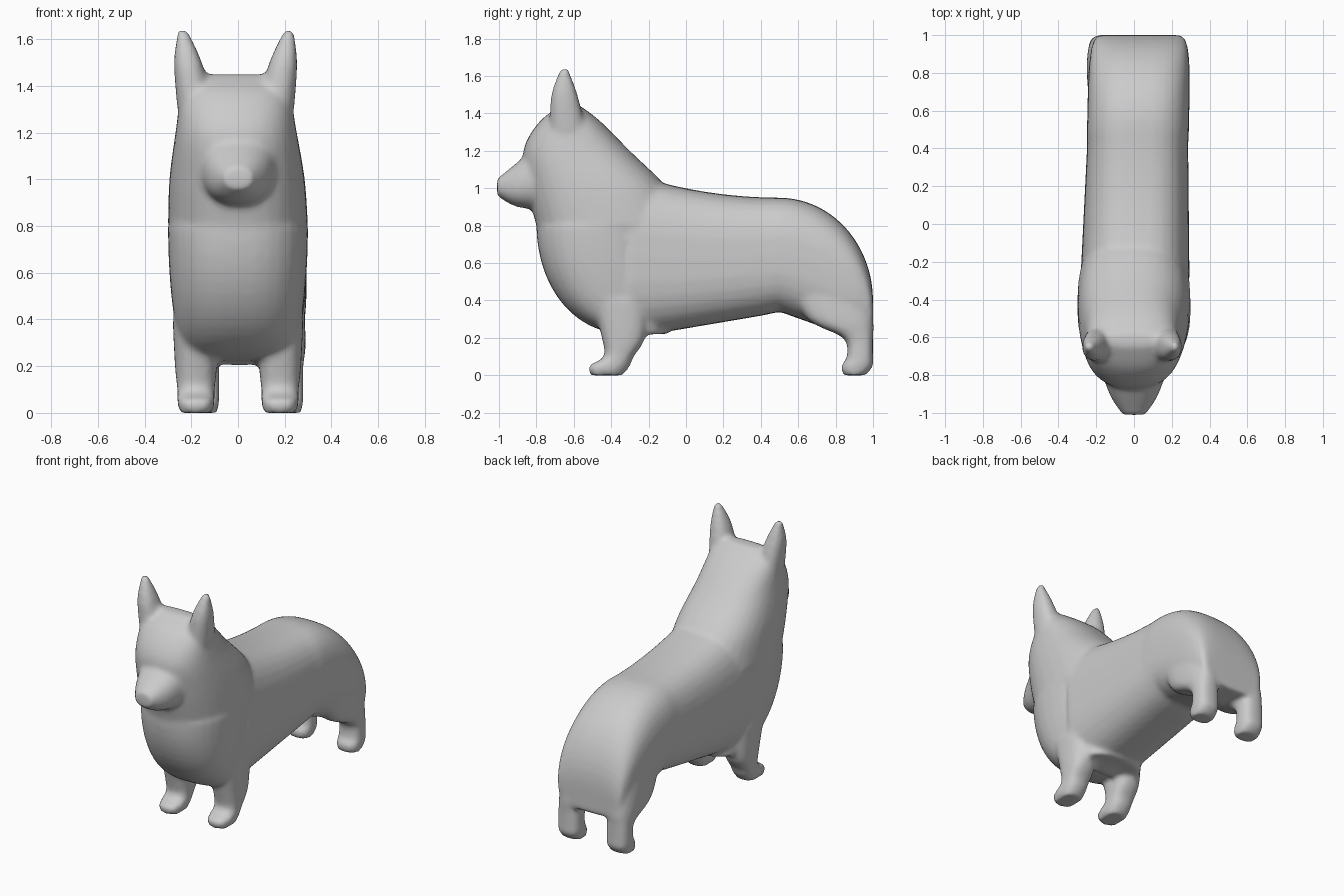
import bpy, bmesh, math

old = bpy.data.objects.get("Cube")
if old:
    bpy.data.objects.remove(old, do_unlink=True)

grey = bpy.data.materials.new("plain grey")
grey.use_nodes = True
colour = (0.6, 0.6, 0.6, 1)
grey.diffuse_color = colour
grey.node_tree.nodes["Principled BSDF"].inputs["Base Color"].default_value = colour

SIDES = 32
STEPS = 5


def bulge(value, power):
    """Squared-off sine or cosine, giving a rounded-box section."""
    return math.copysign(abs(value) ** (2 / power), value)


def refine(stations):
    """Smooth curve through a few stations, each (position, low, high, half width)."""
    padded = [stations[0], *stations, stations[-1]]
    result = []
    for before, start, end, after in zip(padded, padded[1:], padded[2:], padded[3:]):
        for step in range(STEPS):
            t = step / STEPS
            result.append([
                b + t / 2 * (c - a + t * (2 * a - 5 * b + 4 * c - d + t * (3 * (b - c) + d - a)))
                for a, b, c, d in zip(before, start, end, after)
            ])
    return result + [stations[-1]]


def loft(bm, axis, stations, power, centre=0.0, lean=0.0, side=1, shift=0.0):
    """Skin rounded sections along an axis; lean slides them sideways on the way."""
    rings = []
    origin = stations[0][0]
    for position, low, high, half in stations:
        middle = centre + lean * (position - origin)
        ring = []
        for i in range(SIDES):
            angle = math.tau * i / SIDES
            x = side * (middle + half * bulge(math.cos(angle), power)) + shift
            across = (low + high) / 2 + (high - low) / 2 * bulge(math.sin(angle), power)
            point = (x, position, across) if axis == "y" else (x, across, position)
            ring.append(bm.verts.new(point))
        rings.append(ring)
    for a, b in zip(rings, rings[1:]):
        for i in range(SIDES):
            j = (i + 1) % SIDES
            bm.faces.new((a[i], a[j], b[j], b[i]))
    bm.faces.new(rings[0])
    bm.faces.new(rings[-1])


def quarter_turn(count):
    """Sine and cosine pairs from zero to a right angle."""
    for i in range(count + 1):
        angle = math.pi / 2 * i / count
        yield math.sin(angle), math.cos(angle)


bm = bmesh.new()

# Barrel: gently sagging back, belly rising towards the rear
barrel = []
for i in range(STEPS * 2):
    y = 0.08 * i - 0.3
    barrel.append((y, 0.25 + 0.17 * y, 0.95 + 0.2 * (0.5 - y) ** 2, 0.28 - 0.03 * y))

# Rump: the back falls away along a quarter ellipse
rump = [
    (0.5 + 0.5 * s, max(0.23, 0.34 - 0.18 * s), 0.4 + 0.55 * c, 0.27 - 0.06 * (1 - c) ** 2)
    for s, c in quarter_turn(STEPS * 3)
]
loft(bm, "y", barrel + rump, 2.8, centre=0.005, lean=0.02)

# Breast: a quarter ellipse curling under to the front legs
breast = [
    (0.8 - 0.58 * s, -0.3 - 0.5 * c ** 0.9, -0.1, 0.2 + 0.1 * c)
    for s, c in quarter_turn(STEPS * 3)
]
loft(bm, "z", breast, 2.4)

# Neck and skull
neck = [
    (0.8, -0.8, 0, 0.3), (1, -0.85, -0.1, 0.29), (1.2, -0.87, -0.3, 0.26),
    (1.36, -0.78, -0.46, 0.23), (1.45, -0.65, -0.58, 0.16),
]
loft(bm, "z", refine(neck), 2.4, lean=-0.02)

# Tapered snout
snout = [(-0.7, 0.88, 1.3, 0.2), (-0.9, 0.9, 1.14, 0.13), (-1.01, 0.96, 1.05, 0.06)]
loft(bm, "y", refine(snout), 2.3)

ear = [(1.3, -0.73, -0.53, 0.08), (1.5, -0.72, -0.58, 0.06), (1.64, -0.67, -0.63, 0.02)]
front_leg = [
    (0, -0.51, -0.34, 0.07), (0.05, -0.52, -0.3, 0.08), (0.1, -0.44, -0.28, 0.08),
    (0.2, -0.45, -0.22, 0.09), (0.4, -0.5, -0.2, 0.1),
]
hind_leg = [
    (0, 0.84, 0.96, 0.07), (0.05, 0.83, 1, 0.08), (0.1, 0.86, 1, 0.08),
    (0.2, 0.84, 1, 0.08), (0.3, 0.65, 1, 0.09), (0.5, 0.55, 0.95, 0.08),
]

# Paired ears and legs
for side in (-1, 1):
    loft(bm, "z", refine(ear), 2.3, centre=0.17, lean=0.17, side=side, shift=-0.01)
    loft(bm, "z", refine(front_leg), 2.6, centre=0.18, side=side)
    loft(bm, "z", refine(hind_leg), 2.6, centre=0.18, side=side, shift=0.02)

bmesh.ops.recalc_face_normals(bm, faces=bm.faces)
mesh = bpy.data.meshes.new("dog_body")
bm.to_mesh(mesh)
bm.free()
mesh.materials.append(grey)
dog = bpy.data.objects.new("dog_body", mesh)
bpy.context.collection.objects.link(dog)

# Fuse the parts into one soft skin
fuse = dog.modifiers.new("fuse parts", "REMESH")
fuse.mode = "VOXEL"
fuse.voxel_size = 0.015
fuse.use_smooth_shade = True
soften = dog.modifiers.new("soften joints", "SMOOTH")
soften.factor = 0.5
soften.iterations = 8
